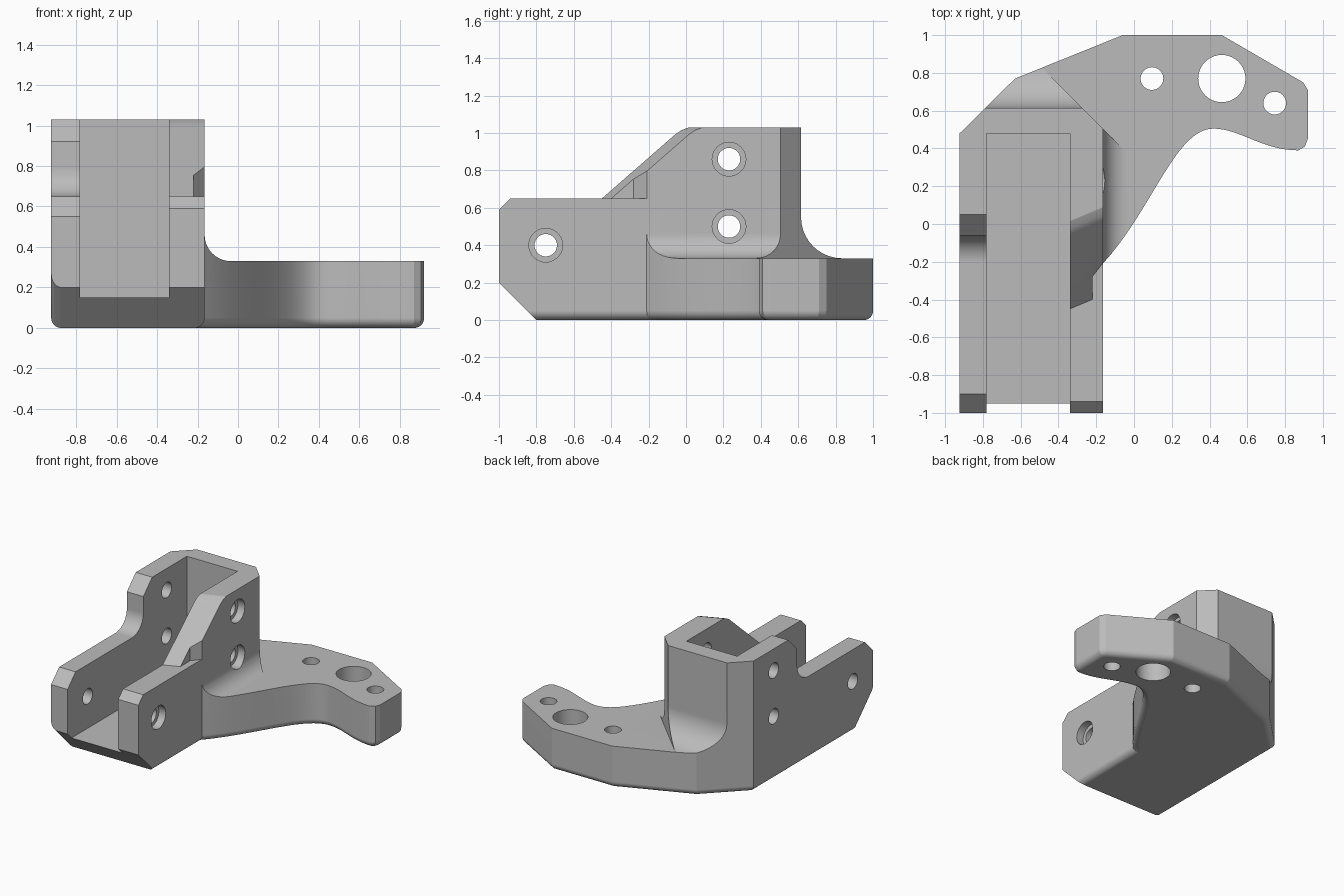
import bpy, bmesh, math
from mathutils import Vector

if "Cube" in bpy.data.objects:
    bpy.data.objects.remove(bpy.data.objects["Cube"])

grey = bpy.data.materials.new("plain_grey")
grey.diffuse_color = (0.5, 0.5, 0.5, 1)
grey.use_nodes = True
grey.node_tree.nodes["Principled BSDF"].inputs["Base Color"].default_value = grey.diffuse_color


def place(axis, u, v, w):
    return {'x': (w, u, v), 'y': (u, w, v), 'z': (u, v, w)}[axis]


def prism(name, pts, axis, a, b, shear=0.0):
    """Extrude a 2D profile along an axis from a to b, optionally sheared."""
    bm = bmesh.new()
    ends = [[bm.verts.new(place(axis, u + shear * (w - a), v, w)) for u, v in pts] for w in (a, b)]
    n = len(pts)
    bm.faces.new(ends[0])
    bm.faces.new(ends[1])
    for i in range(n):
        j = (i + 1) % n
        bm.faces.new((ends[0][i], ends[0][j], ends[1][j], ends[1][i]))
    bmesh.ops.recalc_face_normals(bm, faces=bm.faces)
    me = bpy.data.meshes.new(name)
    bm.to_mesh(me)
    bm.free()
    ob = bpy.data.objects.new(name, me)
    bpy.context.collection.objects.link(ob)
    return ob


def arc(cx, cy, r, a0, a1, n=10):
    return [(cx + r * math.cos(math.radians(a0 + (a1 - a0) * i / n)),
             cy + r * math.sin(math.radians(a0 + (a1 - a0) * i / n))) for i in range(n + 1)]


def bezier(p0, p1, p2, p3, n=18):
    out = []
    for i in range(n + 1):
        t = i / n
        s = 1 - t
        out.append(tuple(s**3 * a + 3 * s * s * t * b + 3 * s * t * t * c + t**3 * d
                         for a, b, c, d in zip(p0, p1, p2, p3)))
    return out


def circle(cx, cy, r, n=40):
    return arc(cx, cy, r, 0, 360, n)[:-1]


L, R = -0.923, -0.165     # outer sides of the channel
TOP, ARM = 1.03, 0.33     # tower and arm heights

# Full footprint: channel block plus curved arm
outline = [(R, -1), (L, -1), (L, 0.48), (-0.63, 0.77), (-0.06, 1), (0.465, 1),
           (0.895, 0.75), (0.92, 0.71), (0.92, 0.45), (0.905, 0.41)]
outline += bezier((0.87, 0.39), (0.68, 0.39), (0.56, 0.505), (0.42, 0.505))
outline += bezier((0.42, 0.505), (0.22, 0.505), (0.10, 0.08), (R, -0.21))[1:]
body = prism("mounting_bracket", outline, 'z', 0, TOP)
body.data.materials.append(grey)

# Sloped front underside, then rounded bottom edges
bm = bmesh.new()
bm.from_mesh(body.data)
bmesh.ops.bisect_plane(bm, geom=bm.verts[:] + bm.edges[:] + bm.faces[:], plane_co=(0, -0.8, 0),
                       plane_no=Vector((0, -1, -1)).normalized(), clear_outer=True)
bmesh.ops.holes_fill(bm, edges=[e for e in bm.edges if e.is_boundary], sides=0)
bmesh.ops.recalc_face_normals(bm, faces=bm.faces)
rounded = []
for e in bm.edges:
    p, q = (v.co for v in e.verts)
    if max(p.z, q.z) > 0.21:
        continue
    across_front = abs(p.y - q.y) < 1e-4 and p.y < -0.7
    right_slope = max(p.z, q.z) > 0.1 and p.x > -0.5
    if not across_front and not right_slope:
        rounded.append(e)
bmesh.ops.bevel(bm, geom=rounded, offset=0.05, offset_type='OFFSET', segments=8,
                profile=0.5, affect='EDGES', clamp_overlap=False)
bm.to_mesh(body.data)
bm.free()

cutters = [
    # space above the arm, with fillets against the tower's side and back
    prism("side_cut", [(R, 1.2)] + arc(R + 0.13, ARM + 0.13, 0.13, 180, 270)
          + [(1.2, ARM), (1.2, 1.2)], 'y', -0.215, 1.2),
    prism("back_cut", [(0.615, 1.2)] + arc(0.835, ARM + 0.22, 0.22, 180, 270)
          + [(1.2, ARM), (1.2, 1.2)], 'x', -1.2, 1.2),
    prism("corner_cut", [(-1, 1.34), (1.34, -1), (1.5, 1.5)], 'z', ARM, 1.2),
    # channel
    prism("slot_cut", [(-0.78, -1.1), (-0.34, -1.1), (-0.34, 0.48), (-0.78, 0.48)], 'z', 0.15, 1.2),
    # left wall step
    prism("left_wall_cut", [(-1.1, 0.45), (-0.9, 0.65)] + arc(-0.2, 0.79, 0.14, -90, 0)
          + [(-0.06, 0.92), (0.12, 1.1), (-1.1, 1.1)], 'x', -1.1, -0.7),
    # right wall ramp, front chamfer and small notch
    prism("ramp_cut", [(-1.3, 0.65), (-0.475, 0.65), (-0.08, 0.995), (-0.05, 1.015), (-0.01, 1.03),
                       (0.02, 1.1), (-1.3, 1.1)], 'x', -0.4, -0.1, 0.42),
    prism("chamfer_cut", [(-1.1, 0.49), (-0.9, 0.69), (-1.1, 0.69)], 'x', -0.4, -0.1),
    prism("notch_cut", [(-0.22, -0.5), (-0.22, -0.28), (-0.15, -0.19), (-0.1, -0.19), (-0.1, -0.5)],
          'z', 0.65, 1.1),
]
# Cross bolt holes with counterbores on the right
for y, z in ((0.23, 0.86), (0.23, 0.5), (-0.75, 0.4)):
    cutters.append(prism("bolt_hole_cut", circle(y, z, 0.06), 'x', -1.1, -0.08))
    cutters.append(prism("counterbore_cut", circle(y, z, 0.09), 'x', -0.225, -0.09))
# Vertical holes in the arm
for x, y, r in ((0.095, 0.77, 0.06), (0.465, 0.77, 0.125), (0.745, 0.64, 0.06)):
    cutters.append(prism("arm_hole_cut", circle(x, y, r), 'z', -0.1, 0.6))

bpy.context.view_layer.objects.active = body
for c in cutters:
    m = body.modifiers.new("cut", 'BOOLEAN')
    m.operation, m.solver, m.object = 'DIFFERENCE', 'EXACT', c
    bpy.ops.object.modifier_apply(modifier=m.name)
    bpy.data.objects.remove(c)

bpy.ops.object.select_all(action='DESELECT')
body.select_set(True)
bpy.ops.object.shade_smooth_by_angle(angle=math.radians(15))
wn = body.modifiers.new("even_shading", 'WEIGHTED_NORMAL')
wn.keep_sharp = True
